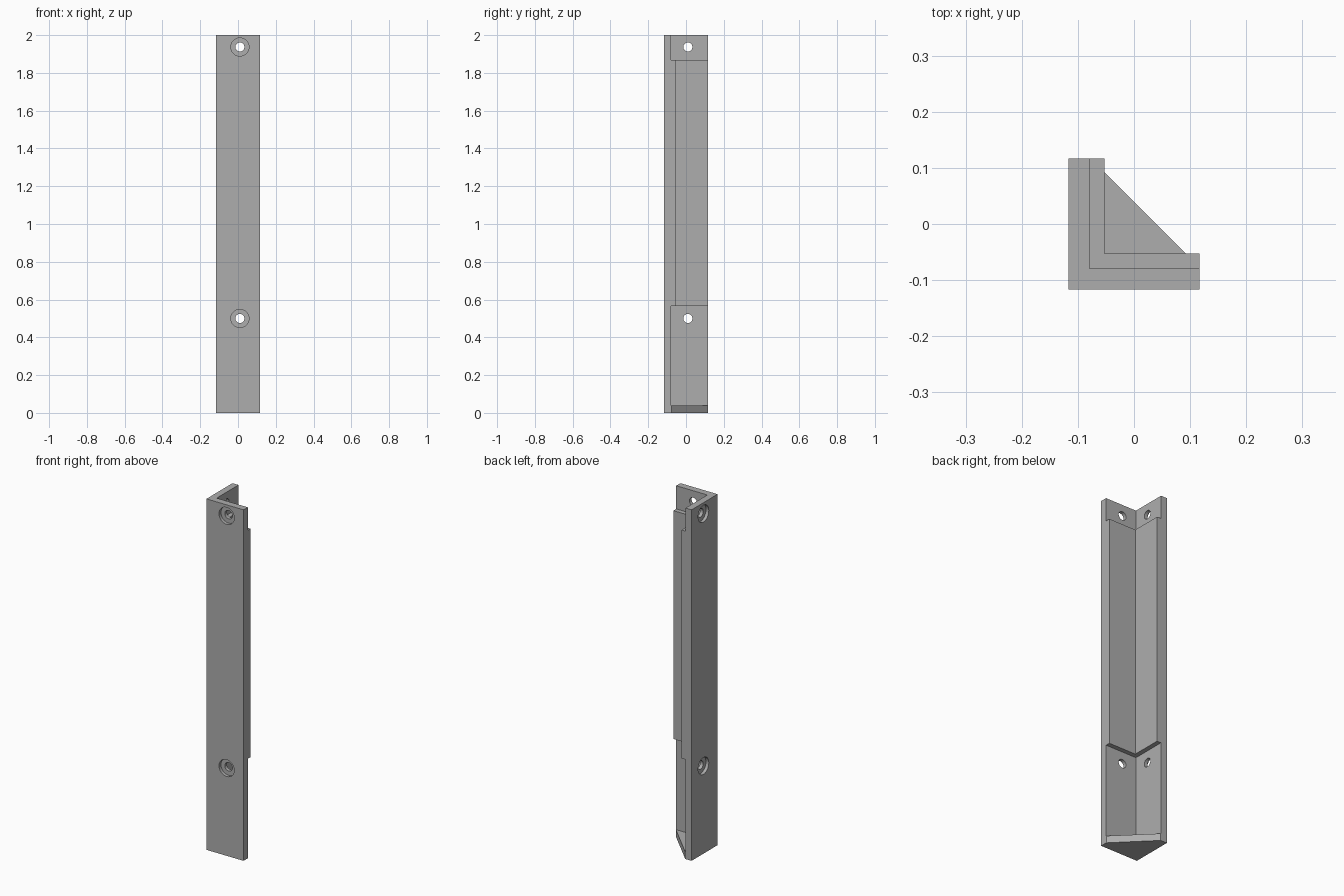
import bpy, math
from mathutils import Matrix, Vector
import bmesh

cube = bpy.data.objects.get("Cube")
if cube:
    bpy.data.objects.remove(cube, do_unlink=True)

HALF = 0.117      # outer half width of the angle
THIN = -0.079     # inner face of the plain wall
THICK = -0.053    # inner face of the thickened wall

grey = bpy.data.materials.new("plain grey")
grey.use_nodes = True
colour = (0.42, 0.42, 0.42, 1)
grey.diffuse_color = colour
grey.node_tree.nodes["Principled BSDF"].inputs["Base Color"].default_value = colour


def add_object(name, bm):
    bmesh.ops.recalc_face_normals(bm, faces=bm.faces)
    mesh = bpy.data.meshes.new(name)
    bm.to_mesh(mesh)
    bm.free()
    mesh.materials.append(grey)
    obj = bpy.data.objects.new(name, mesh)
    bpy.context.collection.objects.link(obj)
    return obj


def prism(name, outline, z0, z1):
    bm = bmesh.new()
    face = bm.faces.new([bm.verts.new((x, y, z0)) for x, y in outline])
    top = bmesh.ops.extrude_face_region(bm, geom=[face])["geom"]
    verts = [v for v in top if isinstance(v, bmesh.types.BMVert)]
    bmesh.ops.translate(bm, verts=verts, vec=(0, 0, z1 - z0))
    return add_object(name, bm)


def cylinder(name, centre, axis, radius, depth):
    bm = bmesh.new()
    turn = Vector((0, 0, 1)).rotation_difference(axis).to_matrix().to_4x4()
    bmesh.ops.create_cone(bm, cap_ends=True, segments=40, radius1=radius, radius2=radius,
                          depth=depth, matrix=Matrix.Translation(centre) @ turn)
    return add_object(name, bm)


def combine(target, tool, operation):
    tool.hide_render = True
    mod = target.modifiers.new("combine", "BOOLEAN")
    mod.operation, mod.solver, mod.object = operation, "EXACT", tool
    bpy.context.view_layer.objects.active = target
    bpy.ops.object.modifier_apply(modifier=mod.name)
    bpy.data.objects.remove(tool, do_unlink=True)


# L-shaped corner post at its full thickness
post = prism("corner_post", [(-HALF, -HALF), (HALF, -HALF), (HALF, THICK),
                             (THICK, THICK), (THICK, HALF), (-HALF, HALF)], 0, 2)

# Thinner walls at the top and bottom
for z0, z1 in ((1.868, 2.1), (-0.1, 0.567)):
    square = [(THIN, THIN), (0.2, THIN), (0.2, 0.2), (THIN, 0.2)]
    combine(post, prism("recess_cutter", square, z0, z1), "DIFFERENCE")

# Triangular foot plate closing the bottom corner
foot = prism("foot_plate", [(-0.1, -0.1), (HALF, -0.1), (HALF, -0.077),
                            (-0.077, HALF), (-0.1, HALF)], 0, 0.04)
combine(post, foot, "UNION")

# Counterbored screw holes through both walls
for z in (0.5, 1.937):
    for axis, across in ((Vector((1, 0, 0)), Vector((0, 1, 0))),
                         (Vector((0, 1, 0)), Vector((1, 0, 0)))):
        outer = axis * -HALF + across * 0.01 + Vector((0, 0, z))
        combine(post, cylinder("hole_cutter", outer, axis, 0.024, 0.15), "DIFFERENCE")
        combine(post, cylinder("bore_cutter", outer, axis, 0.048, 0.036), "DIFFERENCE")

# Round holes smooth, all corners sharp
bpy.ops.object.select_all(action="DESELECT")
post.select_set(True)
bpy.context.view_layer.objects.active = post
bpy.ops.object.shade_smooth_by_angle(angle=math.radians(30))
